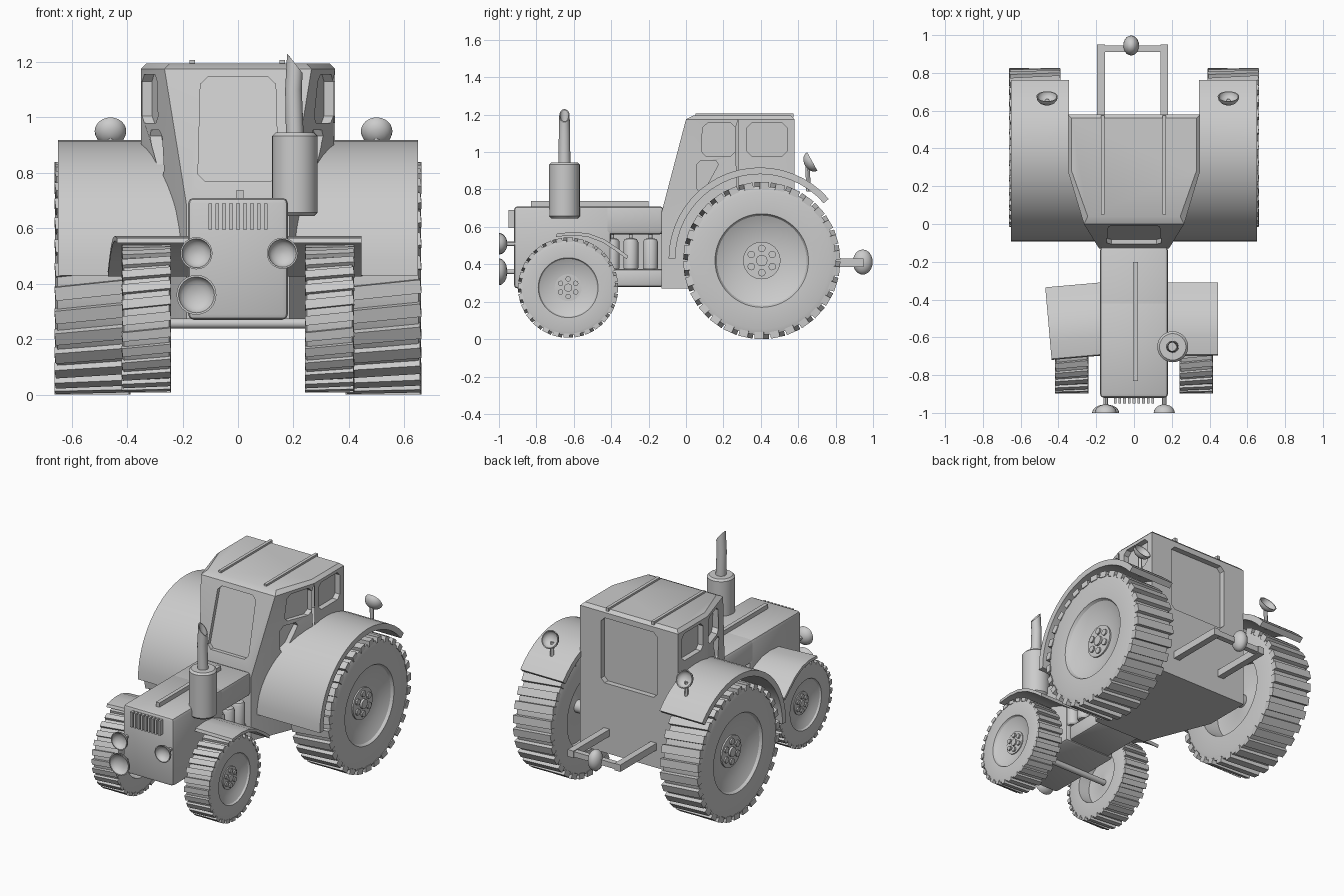
import bpy, bmesh
from math import sin, cos, pi, radians
from mathutils import Matrix, Vector

if "Cube" in bpy.data.objects:
    bpy.data.objects.remove(bpy.data.objects["Cube"])

GREY = (0.6, 0.6, 0.6, 1)
paint = bpy.data.materials.new("plain grey")
paint.use_nodes = True
paint.diffuse_color = GREY
paint.node_tree.nodes["Principled BSDF"].inputs["Base Color"].default_value = GREY
T, R = Matrix.Translation, Matrix.Rotation
parts = []


def finish(name, bm):
    bmesh.ops.recalc_face_normals(bm, faces=bm.faces)
    mesh = bpy.data.meshes.new(name)
    bm.to_mesh(mesh)
    bm.free()
    mesh.materials.append(paint)
    ob = bpy.data.objects.new(name, mesh)
    bpy.context.collection.objects.link(ob)
    parts.append(ob)
    return ob


def loft(bm, loops, closed=False):
    """Skin equal-length loops of points and cap both ends."""
    rings = [[bm.verts.new(p) for p in loop] for loop in loops]
    n = len(rings[0])
    for a, b in zip(rings, rings[1:]):
        for i in range(n):
            j = (i + 1) % n
            bm.faces.new((a[i], a[j], b[j], b[i]))
    bm.faces.new(rings[0])
    bm.faces.new(rings[-1])


def lathe(bm, profile, mat, segs=32):
    """Turn (radius, height) points around local z."""
    turn = [2 * pi * i / segs for i in range(segs)]
    loft(bm, [[mat @ Vector((r * cos(t), r * sin(t), h)) for t in turn]
              for r, h in profile])


def box(name, x, y, z, bevel=0):
    bm = bmesh.new()
    size = Vector((x[1] - x[0], y[1] - y[0], z[1] - z[0]))
    mid = Vector((sum(x), sum(y), sum(z))) / 2
    bmesh.ops.create_cube(bm, size=1, matrix=T(mid) @ Matrix.Diagonal((*size, 1)))
    if bevel:
        bmesh.ops.bevel(bm, geom=bm.edges[:], offset=bevel, segments=2,
                        profile=0.5, affect='EDGES')
    return finish(name, bm)


def rod(name, start, end, r, segs=20):
    bm = bmesh.new()
    a, b = Vector(start), Vector(end)
    mat = T(a) @ (b - a).to_track_quat('Z', 'Y').to_matrix().to_4x4()
    lathe(bm, [(r, 0), (r, (b - a).length)], mat, segs)
    return finish(name, bm)


def plate(name, outline, x0, x1):
    """Extrude a (y, z) outline across x."""
    bm = bmesh.new()
    loft(bm, [[(x, y, z) for y, z in outline] for x in (x0, x1)])
    return finish(name, bm)


# Wheels: turned tyre and dished rim, slanted lugs, hub bolts
def wheel(name, side, x, y, z, rad, w, rim, hub, lugs):
    bm = bmesh.new()
    base = T((side * x, y, z)) @ R(side * pi / 2, 4, 'Y')
    core = rad * 0.945
    lathe(bm, [(hub * 0.3, w * 0.72), (hub * 0.3, w * 0.62), (hub, w * 0.62),
               (hub, w * 0.55), (rim * 0.7, w * 0.62), (rim * 0.96, w * 0.85),
               (rim, w * 0.97), (rad * 0.87, w), (core, w * 0.93),
               (core, -w * 0.93), (rad * 0.87, -w), (rim, -w),
               (rim * 0.95, -w * 0.2), (hub, -w * 0.1), (hub * 0.3, -w * 0.3)],
          base, 56)
    for i in range(lugs):
        m = (base @ R(2 * pi * i / lugs, 4, 'Z') @ T((rad * 0.955, 0, 0))
             @ R(radians(6), 4, 'X')
             @ Matrix.Diagonal((rad * 0.085, rad * 3.5 / lugs, 2 * w, 1)))
        bmesh.ops.create_cube(bm, size=1, matrix=m)
    for i in range(6):
        m = base @ R(pi * i / 3, 4, 'Z') @ T((hub * 0.65, 0, w * 0.62))
        lathe(bm, [(hub * 0.2, 0), (hub * 0.2, 0.01)], m, 10)
    return finish(name, bm)


for s, tag in ((1, "left"), (-1, "right")):
    wheel(f"rear_wheel_{tag}", s, 0.525, 0.405, 0.42, 0.42, 0.135, 0.25, 0.1, 30)
    wheel(f"front_wheel_{tag}", s, 0.33, -0.63, 0.275, 0.268, 0.088, 0.16, 0.072, 28)
rod("front_axle", (-0.3, -0.63, 0.257), (0.3, -0.63, 0.257), 0.018)
rod("rear_axle", (-0.5, 0.405, 0.42), (0.5, 0.405, 0.42), 0.04)

# Cab: lofted plan outlines, wide at the back
def ring(half, z):
    return [(x, y, z) for x, y in half] + [(-x, y, z) for x, y in half[::-1]]


lower = [(0.185, -0.13), (0.35, 0.28), (0.35, 0.58)]
eaves = [(0.265, 0.0), (0.35, 0.28), (0.35, 0.58)]
roof = [(0.245, 0.04), (0.33, 0.28), (0.33, 0.56)]
bm = bmesh.new()
loft(bm, [ring(lower, 0.27), ring(lower, 0.68), ring(eaves, 1.175), ring(roof, 1.195)])
cab = finish("cab", bm)


# Window recesses cut into the cab walls
def recess(corners, place):
    pts = []
    for i, c in enumerate(corners):
        c = Vector(c)
        for other in (corners[i - 1], corners[(i + 1) % 4]):
            d = Vector(other) - c
            pts.append(c + d.normalized() * min(0.025, d.length * 0.3))
    bm = bmesh.new()
    loft(bm, [[place(u, v, d) for u, v in pts] for d in (-0.06, 0.035)])
    cutter = finish("window_cutter", bm)
    cutter.hide_render = True
    mod = cab.modifiers.new("window", 'BOOLEAN')
    mod.operation, mod.object, mod.solver = 'DIFFERENCE', cutter, 'EXACT'
    bpy.context.view_layer.objects.active = cab
    bpy.ops.object.modifier_apply(modifier=mod.name)
    parts.remove(cutter)
    bpy.data.objects.remove(cutter)


def side_wall(s):
    def place(y, z, d):
        t = (z - 0.68) / 0.495
        y0, x0 = -0.13 + 0.13 * t, 0.185 + 0.08 * t
        x = min(0.35, x0 + (y - y0) / (0.28 - y0) * (0.35 - x0))
        return (s * (x - d), y, z)
    return place


for s in (1, -1):
    recess([(0.08, 0.98), (0.265, 0.98), (0.265, 1.155), (0.09, 1.155)], side_wall(s))
    recess([(0.325, 0.98), (0.54, 0.98), (0.54, 1.155), (0.325, 1.155)], side_wall(s))
    recess([(0.055, 0.785), (0.1, 0.8), (0.185, 0.955), (0.055, 0.955)], side_wall(s))
recess([(-0.145, 0.77), (0.145, 0.77), (0.135, 1.145), (-0.135, 1.145)],
       lambda x, z, d: (x, -0.13 + 0.13 * (z - 0.68) / 0.495 + d * 0.7, z))
recess([(-0.2, 0.72), (0.2, 0.72), (0.2, 1.14), (-0.2, 1.14)],
       lambda x, z, d: (x, 0.58 - d, z))
for x in (-0.165, 0.16):
    box("roof_rail", (x - 0.01, x + 0.01), (0.05, 0.575), (1.185, 1.207))

# Hood and open engine bay
box("hood_nose", (-0.18, 0.18), (-0.92, -0.4), (0.27, 0.71), 0.02)
box("hood_top", (-0.18, 0.18), (-0.8, -0.12), (0.56, 0.71), 0.02)
box("hood_ridge", (-0.005, 0.02), (-0.83, -0.2), (0.7, 0.738))
box("engine_block", (-0.1, 0.1), (-0.42, -0.12), (0.34, 0.6))
box("engine_sump", (-0.15, 0.15), (-0.42, -0.12), (0.28, 0.375), 0.015)
for s in (1, -1):
    for y in (-0.395, -0.295, -0.19):
        bm = bmesh.new()
        lathe(bm, [(0.034, 0.37), (0.04, 0.38), (0.04, 0.52), (0.032, 0.535),
                   (0.01, 0.54), (0.01, 0.58)], T((s * 0.135, y, 0)), 20)
        finish("engine_cylinder", bm)
for i in range(9):
    x = -0.1 + i * 0.025
    box("grille_slat", (x - 0.007, x + 0.007), (-0.95, -0.91), (0.595, 0.69))

# Exhaust with a slanted tip
bm = bmesh.new()
lathe(bm, [(0.07, 0.645), (0.082, 0.657), (0.082, 0.933), (0.07, 0.945)],
      T((0.205, -0.65, 0)))
finish("exhaust_muffler", bm)
bm = bmesh.new()
turn = [2 * pi * i / 24 for i in range(24)]
loft(bm, [[(cx + r * cos(t), -0.65 + r * sin(t), z - cut * cos(t)) for t in turn]
          for cx, r, z, cut in ((0.205, 0.032, 0.93, 0), (0.2, 0.03, 1.1, 0),
                                (0.205, 0.028, 1.195, 0.035), (0.205, 0.023, 1.195, 0.03),
                                (0.203, 0.022, 1.1, 0))])
finish("exhaust_pipe", bm)

# Mudguards
def arc(r, a0, a1, n=20):
    return [(0.395 + r * cos(radians(a0 + (a1 - a0) * i / n)),
             0.43 + r * sin(radians(a0 + (a1 - a0) * i / n))) for i in range(n + 1)]


front_top = [(-0.69, 0.565), (-0.6, 0.573), (-0.52, 0.565), (-0.44, 0.535),
             (-0.37, 0.49), (-0.31, 0.445)]
front_outline = front_top + [(y - 0.006, z - 0.018) for y, z in front_top[::-1]]
for s, tag in ((1, "left"), (-1, "right")):
    guard = plate(f"rear_mudguard_{tag}", arc(0.488, 180, 41) + arc(0.452, 41, 180),
                  s * 0.2, s * 0.65)
    for v in guard.data.vertices:
        if abs(v.co.x) < 0.3 and v.co.y > 0.5:
            v.co.x = s * 0.345
    guard = plate(f"front_mudguard_{tag}", front_outline, s * 0.15,
                  0.445 if s > 0 else -0.47)
    if s < 0:
        pivot = Vector((-0.18, -0.32, 0))
        guard.data.transform(T(pivot) @ R(radians(5), 4, 'Z') @ T(-pivot))


# Lamps: hollow bowls on stems
def lamp(name, pos, facing, r, depth):
    bm = bmesh.new()
    mat = T(pos) @ Vector(facing).to_track_quat('Z', 'Y').to_matrix().to_4x4()
    angles = [radians(a) for a in (8, 30, 50, 70, 90)]
    bowl = [(r * sin(a), -depth * cos(a)) for a in angles]
    inner = [(p * 0.9, h * 0.8) for p, h in bowl[::-1]]
    lathe(bm, bowl + inner, mat, 24)
    return finish(name, bm)


for x, z, r in ((-0.15, 0.51, 0.058), (0.16, 0.51, 0.056), (-0.15, 0.36, 0.072)):
    lamp("headlamp", (x, -1.0, z), (0, -1, 0), r, 0.045)
    rod("headlamp_stem", (x, -0.96, z), (x, -0.91, z), 0.012, 12)
for x in (-0.46, 0.5):
    lamp("work_lamp", (x, 0.675, 0.95), (0, 0.87, 0.48), 0.057, 0.045)
    rod("work_lamp_stem", (x, 0.655, 0.79), (x, 0.65, 0.925), 0.012, 12)

# Tow frame and coupling
for x in (-0.175, 0.16):
    box("tow_bar", (x - 0.021, x + 0.021), (0.56, 0.95), (0.385, 0.43))
box("tow_crossbar", (-0.19, 0.175), (0.91, 0.945), (0.39, 0.425))
bm = bmesh.new()
bmesh.ops.create_uvsphere(bm, u_segments=20, v_segments=12, radius=1,
                          matrix=T((-0.015, 0.945, 0.412))
                          @ Matrix.Diagonal((0.042, 0.053, 0.067, 1)))
finish("tow_coupling", bm)

# Smooth round surfaces, keep edges sharp
bpy.ops.object.select_all(action='DESELECT')
for ob in parts:
    ob.select_set(True)
bpy.context.view_layer.objects.active = cab
bpy.ops.object.shade_smooth_by_angle(angle=radians(30))
